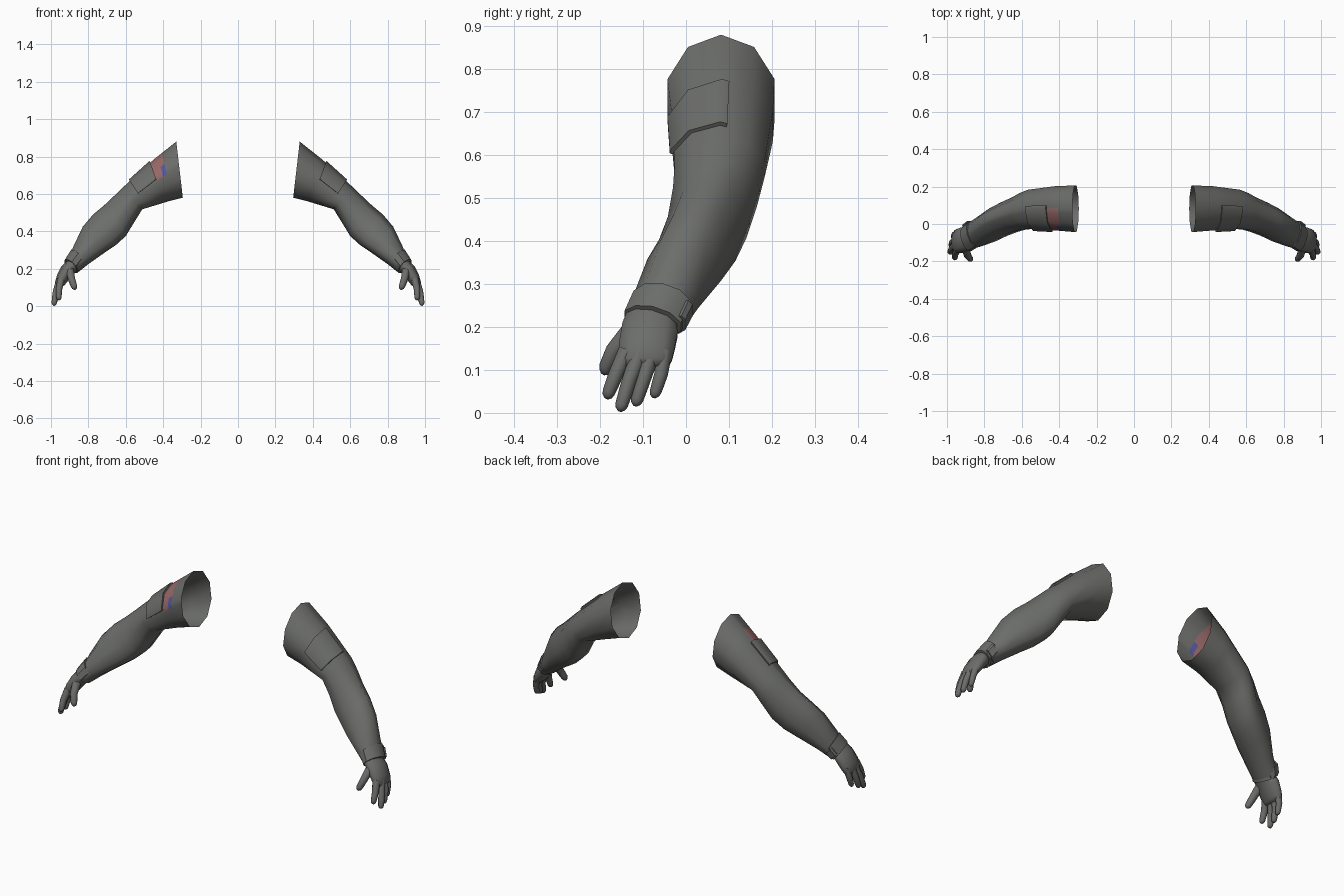
import bpy, bmesh, math
from mathutils import Vector

if "Cube" in bpy.data.objects:
    bpy.data.objects.remove(bpy.data.objects["Cube"])


def material(name, rgb):
    m = bpy.data.materials.new(name)
    m.diffuse_color = (*rgb, 1)
    m.use_nodes = True
    m.node_tree.nodes["Principled BSDF"].inputs["Base Color"].default_value = m.diffuse_color
    return m


GREY = material("grey_cloth", (0.15, 0.155, 0.145))
RED = material("patch_red", (0.32, 0.14, 0.14))
BLUE = material("patch_blue", (0.09, 0.10, 0.34))

# Cross-sections: outer edge x, z, inner edge x, z, front y, back y, egg shape, tilt
SLEEVE = [(.33, .88, .295, .58, -.043, .206, 0, 0), (.45, .785, .375, .56, -.034, .202, .05, 0),
          (.61, .64, .512, .518, -.026, .183, .2, 0), (.66, .592, .556, .447, -.03, .165, .25, 0),
          (.715, .54, .60, .375, -.042, .14, .35, 0), (.775, .49, .655, .325, -.062, .115, .38, 0),
          (.83, .425, .715, .285, -.09, .082, .35, .05), (.88, .32, .80, .225, -.118, .027, .2, .15),
          (.90, .265, .85, .185, -.13, .0, 0, .25)]
CUFF = [(.872, .29, .84, .225, -.105, -.01, 0, .3), (.892, .302, .828, .216, -.122, .012, 0, .3),
        (.926, .248, .858, .178, -.143, -.012, 0, .3), (.915, .235, .87, .186, -.13, -.025, 0, .3)]
PALM = [(.907, .25, .855, .195, -.135, -.022, 0, .3), (.943, .215, .88, .17, -.148, -.02, 0, .2),
        (.968, .165, .905, .14, -.156, -.027, 0, .1), (.978, .13, .925, .115, -.156, -.033, 0, 0),
        (.973, .11, .94, .103, -.148, -.042, 0, 0)]
# Fingers: base, middle and tip points, radius
FINGERS = {
    "index_finger": ((.945, -.137, .145), (.957, -.163, .09), (.958, -.18, .047), .0165),
    "middle_finger": ((.952, -.107, .14), (.974, -.132, .075), (.983, -.15, .018), .0165),
    "ring_finger": ((.952, -.08, .14), (.972, -.098, .08), (.978, -.114, .03), .016),
    "little_finger": ((.947, -.05, .145), (.962, -.058, .09), (.965, -.071, .048), .015),
    "thumb": ((.90, -.125, .195), (.89, -.168, .145), (.876, -.187, .105), .0185)}


def finish(name, bm, mats=(GREY,), angle=50):
    bmesh.ops.recalc_face_normals(bm, faces=bm.faces[:])
    me = bpy.data.meshes.new(name)
    bm.to_mesh(me)
    bm.free()
    for m in mats:
        me.materials.append(m)
    me.shade_smooth()
    me.set_sharp_from_angle(angle=math.radians(angle))
    ob = bpy.data.objects.new(name, me)
    bpy.context.collection.objects.link(ob)
    return ob


def ring_point(sec, a):
    """Point on a section; angle 0 is the outer edge, -90 the front."""
    ux, uz, lx, lz, yf, yb, egg, tilt = sec
    c = Vector(((ux + lx) / 2, (yf + yb) / 2, (uz + lz) / 2))
    u = Vector((ux, c.y, uz)) - c
    n = u.normalized()
    a = math.radians(a)
    along = u * (math.cos(a) - egg * math.sin(a) ** 2)
    across = Vector((n.z * tilt, 1, -n.x * tilt))
    return c + along + across * ((yb - yf) / 1.9 * math.sin(a)), c


def surface(secs, v, a, off=0):
    """Point on the faceted loft, pushed out by off."""
    i = min(int(v), len(secs) - 2)
    t = v - i
    sec = tuple(p + (q - p) * t for p, q in zip(secs[i], secs[i + 1]))
    k = math.floor(a / 36)
    p0, c = ring_point(sec, k * 36)
    p1, _ = ring_point(sec, k * 36 + 36)
    p = p0.lerp(p1, a / 36 - k)
    return p + (p - c).normalized() * off


def bridge(bm, rings, side, capped, rule=None):
    vs = [[bm.verts.new((p[0] * side, p[1], p[2])) for p in r] for r in rings]
    n = len(vs[0])
    for i, (r, s) in enumerate(zip(vs, vs[1:])):
        for j in range(n):
            f = bm.faces.new((r[j], r[(j + 1) % n], s[(j + 1) % n], s[j]))
            if rule:
                f.material_index = rule(i, j)
    if capped:
        bm.faces.new(vs[0])
        bm.faces.new(vs[-1])


def loft(name, secs, side, angle=50):
    bm = bmesh.new()
    bridge(bm, [[ring_point(s, 36 * j)[0] for j in range(10)] for s in secs], side, True)
    return finish(name, bm, angle=angle)


def sleeve(name, side, patch):
    """Open sleeve; the patch is cut into its faces."""
    vs = list(range(len(SLEEVE)))
    angs = list(range(-180, 180, 36))
    if patch:
        vs = sorted(vs + [.64, .84, 1.12])
        angs = sorted(angs + [-12, -54, -82])

    def rule(i, j):
        if not patch or not (.6 < vs[i] < 1.05 and -83 < angs[j] < -11):
            return 0
        return 2 if vs[i] < .8 and angs[j] < -55 else 1

    bm = bmesh.new()
    bridge(bm, [[surface(SLEEVE, v, a) for a in angs] for v in vs], side, False, rule)
    finish(name, bm, (GREY, RED, BLUE) if patch else (GREY,), 70)


def plate(name, secs, side, vs, angs, low, high):
    """Slab that follows the loft between two offsets."""
    bm = bmesh.new()
    grids = []
    for off in (low, high):
        g = [[bm.verts.new(surface(secs, v, a, off)) for a in angs] for v in vs]
        grids.append(g)
        for i in range(len(vs) - 1):
            for j in range(len(angs) - 1):
                bm.faces.new((g[i][j], g[i + 1][j], g[i + 1][j + 1], g[i][j + 1]))
    nv, na = len(vs), len(angs)
    rim = ([(i, 0) for i in range(nv)] + [(nv - 1, j) for j in range(1, na)]
           + [(i, na - 1) for i in range(nv - 2, -1, -1)] + [(0, j) for j in range(na - 2, 0, -1)])
    lo, hi = grids
    for (i, j), (k, l) in zip(rim, rim[1:] + rim[:1]):
        bm.faces.new((lo[i][j], lo[k][l], hi[k][l], hi[i][j]))
    for v in bm.verts:
        v.co.x *= side
    return finish(name, bm, angle=40)


def finger(name, base, mid, tip, r, side):
    """Tapered tube with a rounded tip."""
    b, m, t = Vector(base), Vector(mid), Vector(tip)
    d = (t - m).normalized()
    path = [(b, r * 1.25), (b.lerp(m, .5), r * 1.15), (m, r * 1.05), (m.lerp(t, .5), r),
            (t, r * .9), (t + d * r * .55, r * .7), (t + d * r * .9, r * .3)]
    x = (t - b).cross(Vector((1, 0, 0))).normalized()
    y = (t - b).normalized().cross(x)
    rings = [[p + (x * math.cos(q) + y * math.sin(q)) * rad
              for q in (math.tau * j / 10 for j in range(10))] for p, rad in path]
    bm = bmesh.new()
    bridge(bm, rings, side, True)
    finish(name, bm, angle=70)


for side, tag in ((1, "left"), (-1, "right")):
    # Only one sleeve carries the shoulder patch
    sleeve(tag + "_sleeve", side, patch=side < 0)
    # Pocket flap on the outer front of the upper sleeve
    plate(tag + "_pocket_flap", SLEEVE, side, (1.12, 1.4, 1.8), (8, 0, -36, -72, -77), -.001, .01)
    # Cuff band with its fastening tab
    loft(tag + "_cuff", CUFF, side, angle=45)
    plate(tag + "_cuff_tab", CUFF, side, (1.15, 1.85), (60, 72, 108, 130), -.002, .007)
    # Hand
    loft(tag + "_palm", PALM, side, angle=75)
    for part, (b, m, t, r) in FINGERS.items():
        finger(tag + "_" + part, b, m, t, r, side)
